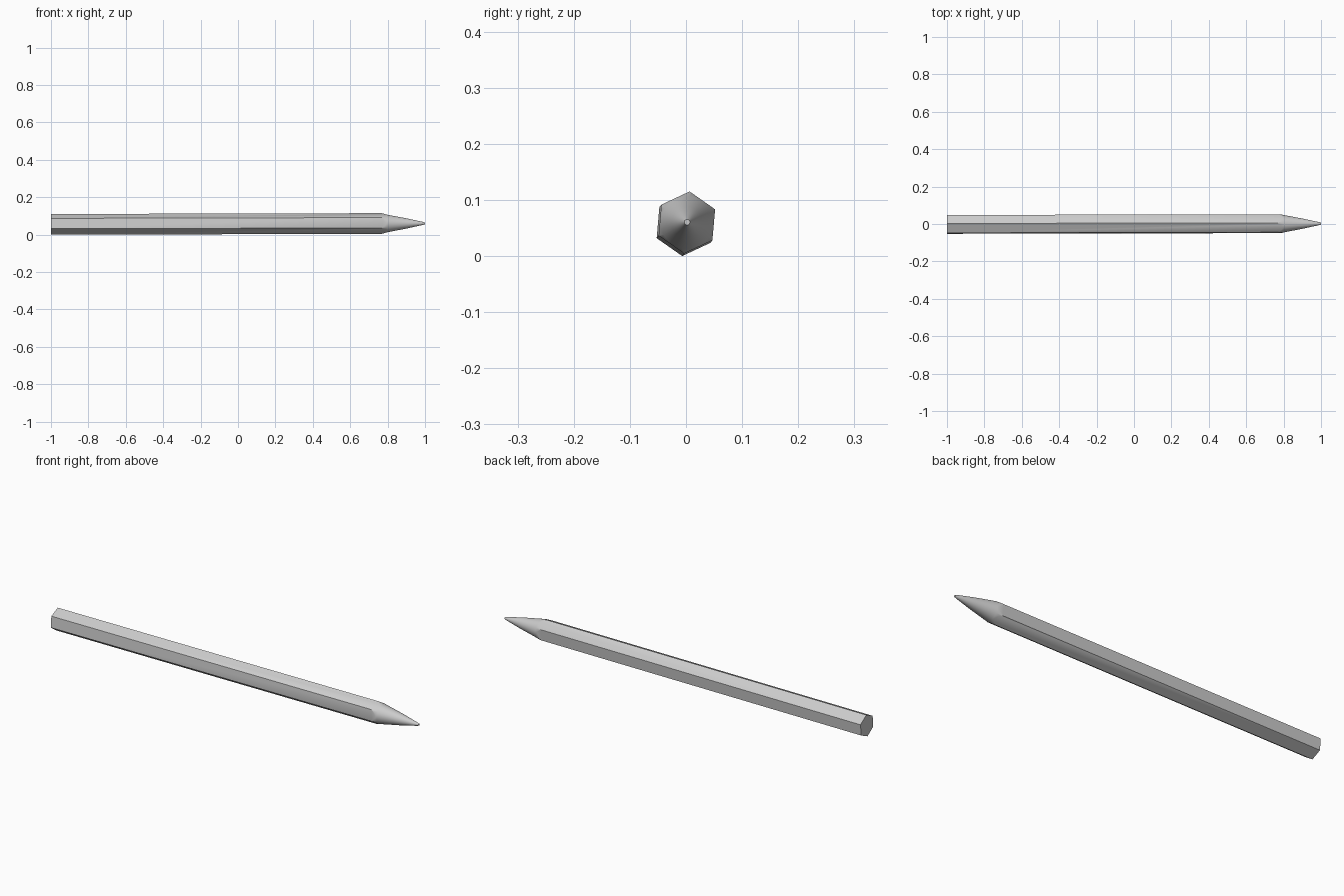
import bpy
import math
from mathutils import Matrix

cube = bpy.data.objects.get("Cube")
if cube:
    bpy.data.objects.remove(cube)

grey = bpy.data.materials.new("plain grey")
grey.use_nodes = True
colour = (0.6, 0.6, 0.6, 1)
grey.diffuse_color = colour
grey.node_tree.nodes["Principled BSDF"].inputs["Base Color"].default_value = colour

RADIUS = 0.0555
AXIS_Z = 0.0577


def lathe(name, profile, sides, first_angle):
    """Closed solid swept around the x axis from (x, radius) pairs."""
    verts, faces = [], []
    for x, r in profile:
        for i in range(sides):
            a = first_angle + math.tau * i / sides
            verts.append((x, r * math.cos(a), r * math.sin(a)))
    for ring in range(len(profile) - 1):
        for i in range(sides):
            j, base = (i + 1) % sides, ring * sides
            faces.append((base + i, base + j, base + sides + j, base + sides + i))
    faces.append(tuple(reversed(range(sides))))
    faces.append(tuple(range(len(verts) - sides, len(verts))))
    mesh = bpy.data.meshes.new(name)
    mesh.from_pydata(verts, [], [tuple(reversed(f)) for f in faces])
    mesh.materials.append(grey)
    obj = bpy.data.objects.new(name, mesh)
    bpy.context.collection.objects.link(obj)
    return obj


# Hexagonal shaft, and the round sharpening envelope that trims its end
pencil = lathe("pencil", [(-1, RADIUS), (1, RADIUS)], 6, math.radians(25))
sharpener = lathe("sharpener_cutter",
                  [(-1.1, 0.08), (0.72, 0.08), (0.765, 0.0565), (0.80, 0.0465),
                   (0.90, 0.0275), (0.985, 0.009), (1, 0.005)], 64, 0)
sharpener.hide_render = True

# Trim the tip
trim = pencil.modifiers.new("sharpen", 'BOOLEAN')
trim.operation = 'INTERSECT'
trim.solver = 'EXACT'
trim.object = sharpener
bpy.ops.object.select_all(action='DESELECT')
bpy.context.view_layer.objects.active = pencil
pencil.select_set(True)
bpy.ops.object.modifier_apply(modifier=trim.name)
bpy.data.objects.remove(sharpener)

# Slight lean of the long axis, then lift to the ground
lean = Matrix.Identity(4)
lean[1][0], lean[2][0] = 0.002, 0.0025
lean[2][3] = AXIS_Z
pencil.data.transform(lean)
bpy.ops.object.shade_smooth_by_angle(angle=math.radians(30))
